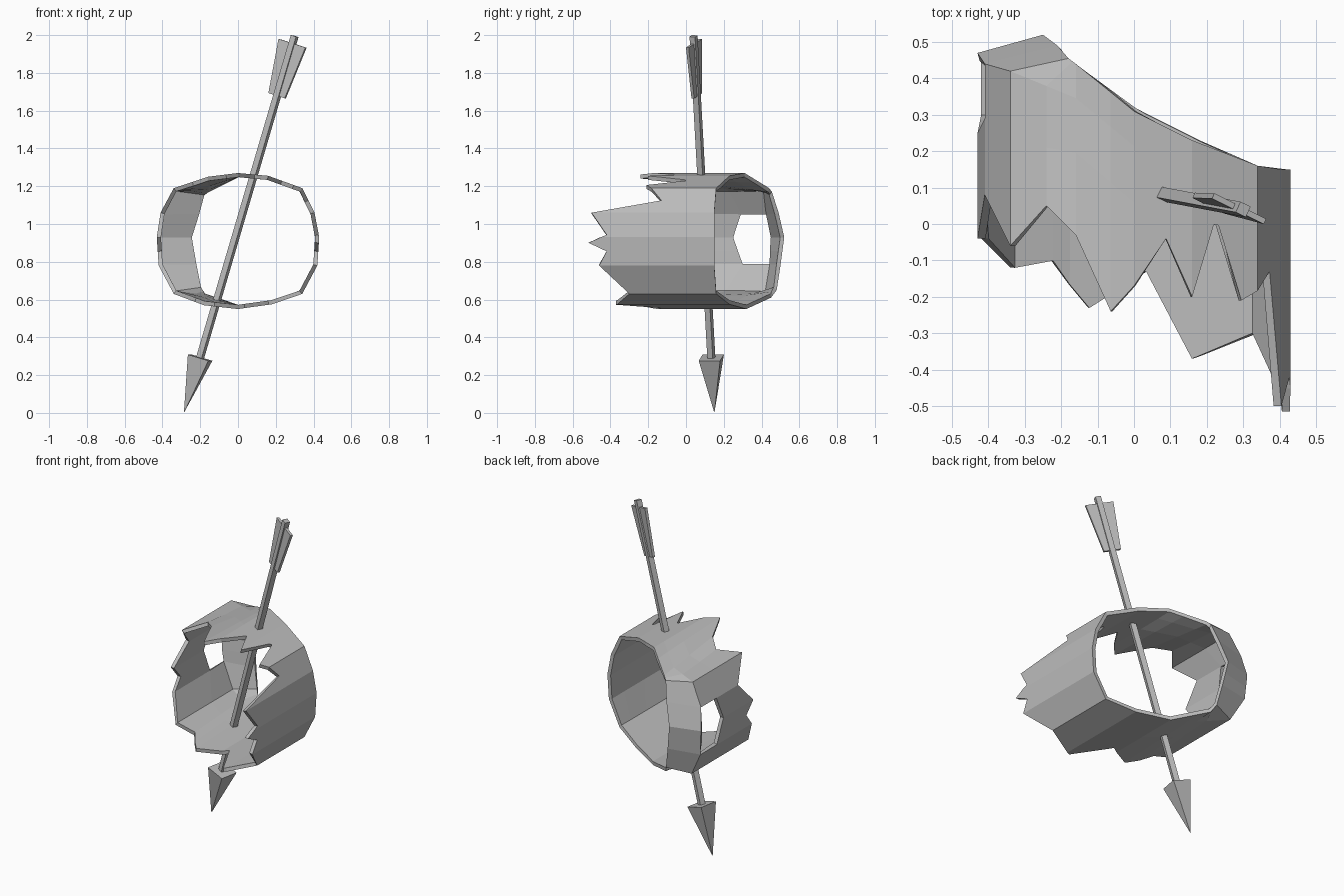
import bpy, bmesh, math
from mathutils import Vector, Matrix

if "Cube" in bpy.data.objects:
    bpy.data.objects.remove(bpy.data.objects["Cube"])

grey = bpy.data.materials.new("plain grey")
grey.use_nodes = True
colour = (0.5, 0.5, 0.5, 1)
grey.diffuse_color = colour
grey.node_tree.nodes["Principled BSDF"].inputs["Base Color"].default_value = colour


def finish(bm, name):
    bmesh.ops.recalc_face_normals(bm, faces=bm.faces)
    mesh = bpy.data.meshes.new(name)
    bm.to_mesh(mesh)
    bm.free()
    mesh.materials.append(grey)
    obj = bpy.data.objects.new(name, mesh)
    bpy.context.scene.collection.objects.link(obj)
    return obj


# Cross-section of the shell (x, z), clockwise from the top
section = [(0, 1.27), (.16, 1.255), (.34, 1.19), (.405, 1.06), (.43, .93), (.42, .78),
           (.34, .63), (.18, .575), (0, .55), (-.18, .57), (-.34, .63), (-.42, .78),
           (-.43, .93), (-.41, 1.06), (-.34, 1.19), (-.16, 1.25)]
N = len(section)
# Rear rim: slanted opening, pulled inward on the closed side
rear_y = [.31, .23, .16, .15, .15, .15, .16, .23, .32, .45, .48, .5, .52, .49, .455, .44]
rear_xz = {9: (-.18, .61), 10: (-.2, .65), 11: (-.225, .78), 12: (-.25, .93),
           13: (-.21, 1.06), 14: (-.18, 1.17), 15: (-.16, 1.19)}
corner_y = {10: .43, 11: .46, 12: .47, 13: .44, 14: .42}
hole_y = {11: .30, 12: .25, 13: .29}
# Torn front rim: position around the section, y
torn = [(0, -.17), (.55, -.04), (1, -.2), (1.4, .04), (1.75, -.21), (2.5, -.13), (3, -.5),
        (3.9, -.42), (4.2, -.515), (4.5, -.42), (5, -.46), (6, -.3), (7.1, -.37),
        (7.8, -.13), (8.7, -.23), (9.3, -.1), (10, -.12), (11, -.04), (11.5, .02),
        (12, -.04), (13, .08), (14, -.06), (14.55, .05), (15, -.03), (15.6, -.24), (16, -.17)]


def torn_y(t):
    for (a, ya), (b, yb) in zip(torn, torn[1:]):
        if a <= t <= b:
            return ya + (yb - ya) * (t - a) / (b - a)


def column(i):
    """Middle, corner and rear points of one main column."""
    i %= N
    x, z = section[i]
    rx, rz = rear_xz.get(i, (x, z))
    rear = Vector((rx, rear_y[i], rz))
    front = Vector((x, torn_y(i), z))
    corner = Vector((x, corner_y[i], z)) if i in corner_y else front.lerp(rear, .8)
    middle = Vector((x, hole_y[i], z)) if i in hole_y else front.lerp(corner, .6)
    return middle, corner, rear


# Broken shell
bm = bmesh.new()
stops = sorted({float(i) for i in range(N)} | {t for t, y in torn if t < N})
rings = []
for t in stops:
    i, f = int(t), t - int(t)
    rest = [a.lerp(b, f) for a, b in zip(column(i), column(i + 1))]
    (xa, za), (xb, zb) = section[i], section[(i + 1) % N]
    front = Vector((xa + (xb - xa) * f, torn_y(t), za + (zb - za) * f))
    rings.append([bm.verts.new(p) for p in [front] + rest])
for k, t in enumerate(stops):
    a, b = rings[k], rings[(k + 1) % len(rings)]
    for r in range(3):
        if r == 1 and 11 <= t < 13:
            continue  # hole in the side wall
        bm.faces.new((a[r], b[r], b[r + 1], a[r + 1]))
shell = finish(bm, "broken_shell")
solid = shell.modifiers.new("wall", "SOLIDIFY")
solid.thickness = .022
solid.offset = -1

# Arrow frame: local z runs from tip to tail
tip, tail = Vector((-.285, .15, .005)), Vector((.3, .04, 1.995))
axis = (tail - tip).normalized()
side = Vector((.9, -.42, 0))
side = (side - axis * side.dot(axis)).normalized()
frame = Matrix((side, axis.cross(side), axis)).transposed().to_4x4()
frame.translation = tip
length = (tail - tip).length


def prism(name, low, high, z0, z1, turn=0):
    """Tapered box along the arrow; low and high are (width, depth)."""
    b = bmesh.new()
    ends = []
    for (w, d), z in ((low, z0), (high, z1)):
        ends.append([b.verts.new((sx * w / 2, sy * d / 2, z))
                     for sx, sy in ((-1, -1), (1, -1), (1, 1), (-1, 1))])
    for e in ends:
        b.faces.new(e)
    for k in range(4):
        j = (k + 1) % 4
        b.faces.new((ends[0][k], ends[0][j], ends[1][j], ends[1][k]))
    bmesh.ops.remove_doubles(b, verts=b.verts, dist=.0005)
    bmesh.ops.transform(b, matrix=frame @ Matrix.Rotation(turn, 4, "Z"), verts=b.verts)
    return finish(b, name)


prism("arrow_shaft", (.032, .032), (.032, .032), .28, length)
prism("arrow_head", (.002, .002), (.115, .115), 0, .3, math.radians(15))
prism("arrow_vanes", (.1, .016), (.165, .016), length - .33, length - .04)
